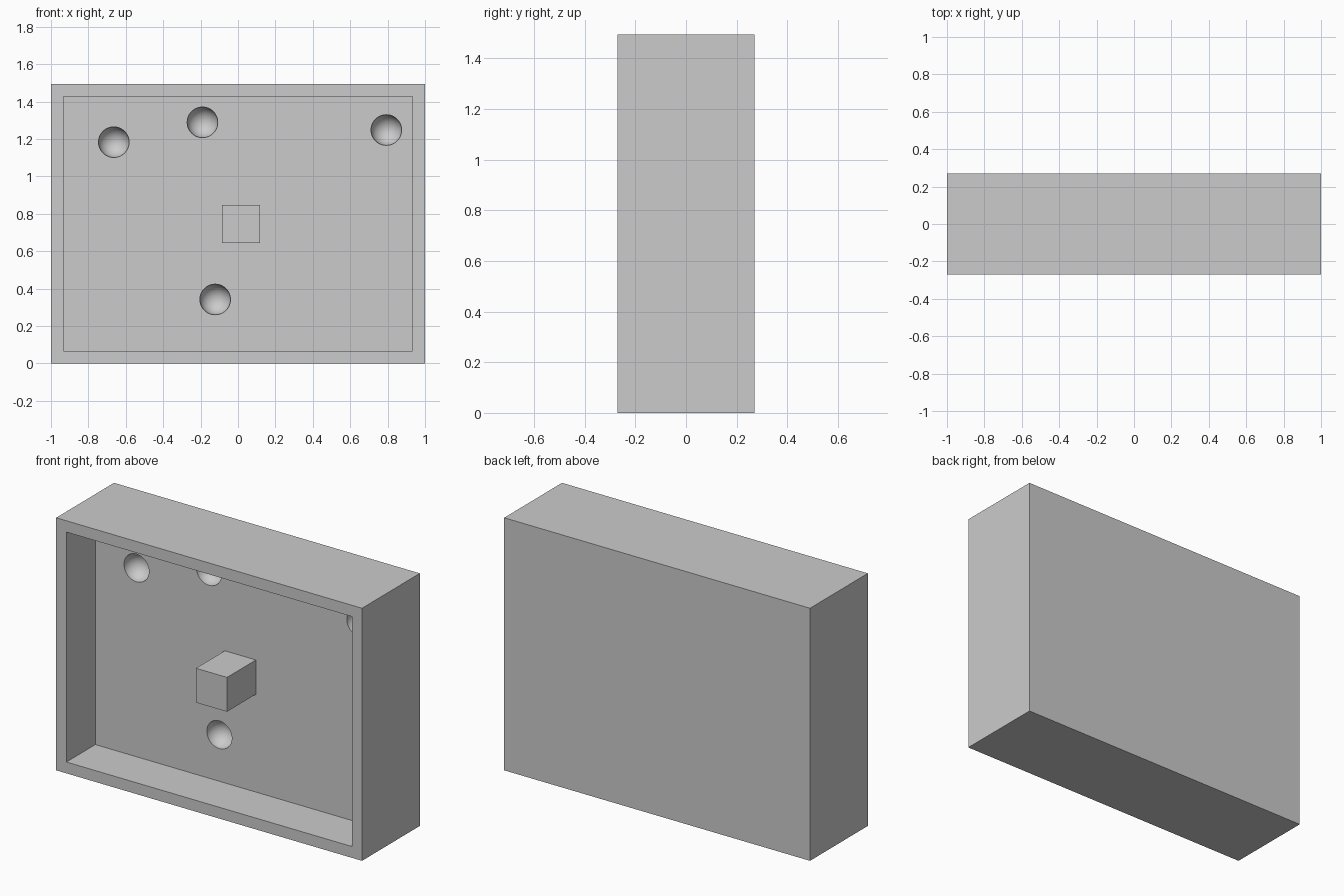
import bpy

if "Cube" in bpy.data.objects:
    bpy.data.objects.remove(bpy.data.objects["Cube"])

W, D, H = 2.0, 0.54, 1.493
WALL = 0.067
FLOOR_Y = 0.0


def box(name, x0, x1, y0, y1, z0, z1):
    bpy.ops.mesh.primitive_cube_add(
        size=1, location=((x0 + x1) / 2, (y0 + y1) / 2, (z0 + z1) / 2))
    ob = bpy.context.object
    ob.name = name
    ob.scale = (x1 - x0, y1 - y0, z1 - z0)
    bpy.ops.object.transform_apply(location=False, rotation=False, scale=True)
    return ob


def cut(target, cutter):
    bpy.context.view_layer.objects.active = target
    mod = target.modifiers.new("cut", 'BOOLEAN')
    mod.operation = 'DIFFERENCE'
    mod.solver = 'EXACT'
    mod.object = cutter
    bpy.ops.object.modifier_apply(modifier=mod.name)
    bpy.data.objects.remove(cutter, do_unlink=True)


# Outer case with an open front tray
case = box("case", -W / 2, W / 2, -D / 2, D / 2, 0, H)
cut(case, box("recess_cutter", -W / 2 + WALL, W / 2 - WALL,
              -D, FLOOR_Y, WALL, H - WALL))

# Hemispherical dimples in the tray floor
for x, z in [(-0.664, 1.183), (-0.19, 1.289), (0.793, 1.248), (-0.122, 0.342)]:
    bpy.ops.mesh.primitive_uv_sphere_add(
        segments=48, ring_count=25, radius=0.082,
        location=(x, FLOOR_Y + 0.001, z), rotation=(1.5708, 0, 0))
    cut(case, bpy.context.object)

bpy.ops.object.select_all(action='DESELECT')
case.select_set(True)
bpy.context.view_layer.objects.active = case
bpy.ops.object.shade_smooth_by_angle()

# Square post rising from the floor to the rim
box("centre_post", -0.086, 0.117, -D / 2, FLOOR_Y, 0.645, 0.848)
